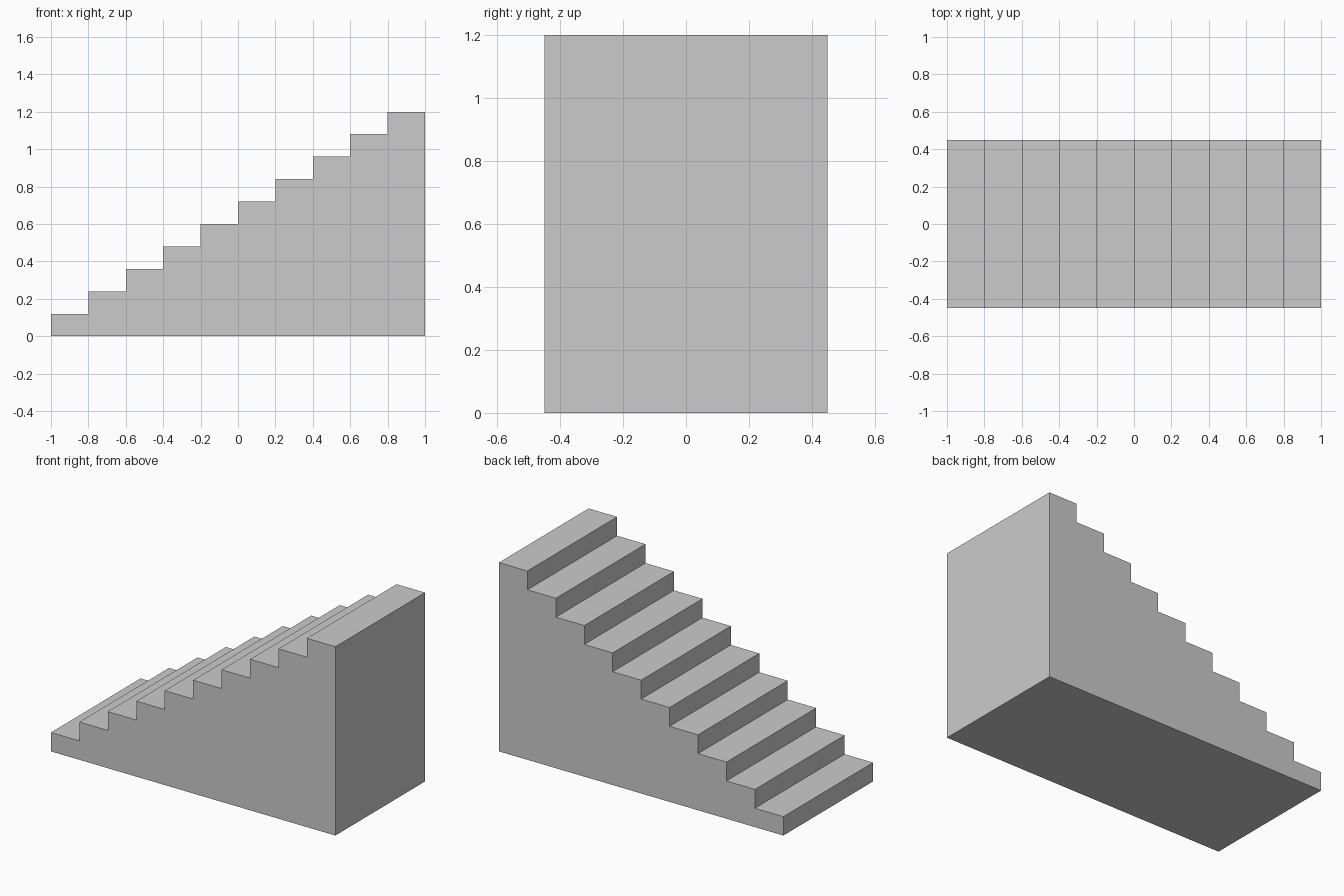
import bpy
import bmesh

if "Cube" in bpy.data.objects:
    bpy.data.objects.remove(bpy.data.objects["Cube"])

STEPS = 10
RUN, RISE, HALF_WIDTH = 0.2, 0.12, 0.45

# Stepped side profile in x, z, climbing towards +x
profile = [(-1.0, 0.0)]
for i in range(STEPS):
    x, z = -1.0 + i * RUN, (i + 1) * RISE
    profile += [(x, z), (x + RUN, z)]
profile.append((1.0, 0.0))

# Solid staircase: extrude the profile across the width
bm = bmesh.new()
side = bm.faces.new([bm.verts.new((x, -HALF_WIDTH, z)) for x, z in profile])
extruded = bmesh.ops.extrude_face_region(bm, geom=[side], use_keep_orig=True)
moved = [v for v in extruded["geom"] if isinstance(v, bmesh.types.BMVert)]
bmesh.ops.translate(bm, verts=moved, vec=(0, 2 * HALF_WIDTH, 0))
bmesh.ops.recalc_face_normals(bm, faces=bm.faces)

mesh = bpy.data.meshes.new("staircase")
bm.to_mesh(mesh)
bm.free()
bpy.context.collection.objects.link(bpy.data.objects.new("staircase", mesh))
